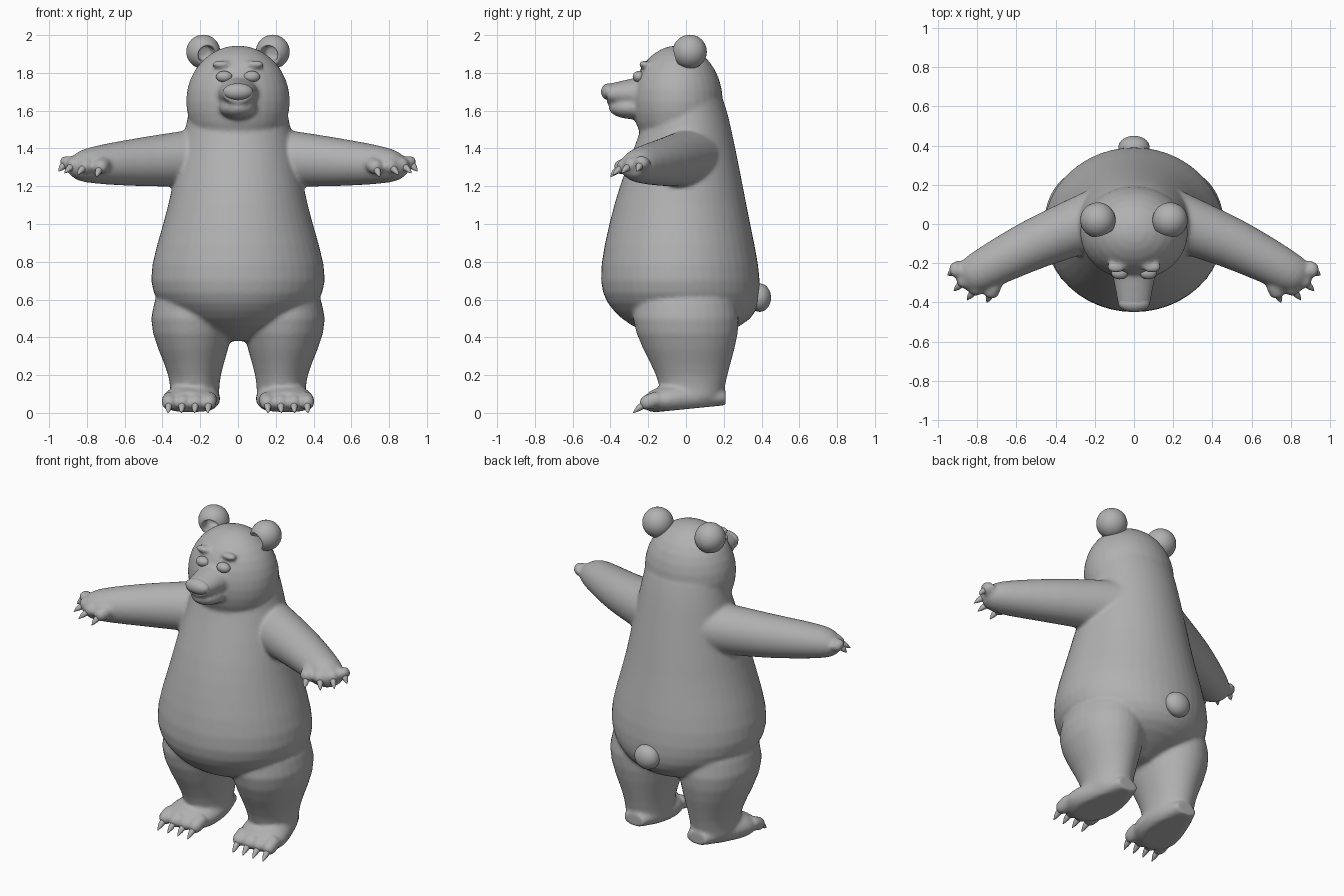
import bpy, bmesh, math
from mathutils import Vector, Matrix

cube = bpy.data.objects.get("Cube")
if cube:
    bpy.data.objects.remove(cube, do_unlink=True)

grey = bpy.data.materials.new("plain_grey")
grey.use_nodes = True
colour = (0.44, 0.44, 0.44, 1)
grey.diffuse_color = colour
grey.node_tree.nodes["Principled BSDF"].inputs["Base Color"].default_value = colour

FORWARD, UP = Vector((0, -1, 0)), Vector((0, 0, 1))
SIDES = (("left", 1), ("right", -1))


def spline(sections, steps=4):
    """Smooth interpolation through the given sections."""
    points = [Vector(section) for section in sections]
    points = [points[0], *points, points[-1]]
    path = []
    for before, start, end, after in zip(points, points[1:], points[2:], points[3:]):
        leave, arrive = (end - before) / 2, (after - start) / 2
        for step in range(steps):
            t = step / steps
            ease = t * t * (3 - 2 * t)
            path.append(start.lerp(end, ease) + leave * t * (1 - t) ** 2
                        - arrive * t * t * (1 - t))
    path.append(points[-1])
    return path


def tube(bm, axis, sections, side=1, sides=32):
    """Loft of ellipses, each given as x, y, z, half width, half height."""
    axis = Vector((axis[0] * side, axis[1], axis[2])).normalized()
    if axis == UP:
        across, along = Vector((1, 0, 0)), FORWARD
    else:
        across = axis.cross(UP).normalized()
        along = across.cross(axis)
    rings = []
    for x, y, z, width, height in spline(sections):
        centre = Vector((x * side, y, z))
        ring = []
        for k in range(sides):
            angle = math.tau * k / sides
            point = (centre + across * math.cos(angle) * width
                     + along * math.sin(angle) * height)
            ring.append(bm.verts.new(point))
        rings.append(ring)
    for lower, upper in zip(rings, rings[1:]):
        for k in range(sides):
            bm.faces.new((lower[k - 1], lower[k], upper[k], upper[k - 1]))
    bm.faces.new(rings[0])
    bm.faces.new(rings[-1])


def ball(bm, centre, radii):
    bmesh.ops.create_uvsphere(bm, u_segments=32, v_segments=16, radius=1,
                              matrix=Matrix.LocRotScale(Vector(centre), None, Vector(radii)))


def finish(bm, name):
    bmesh.ops.recalc_face_normals(bm, faces=bm.faces)
    for face in bm.faces:
        face.smooth = True
    mesh = bpy.data.meshes.new(name)
    bm.to_mesh(mesh)
    bm.free()
    mesh.materials.append(grey)
    obj = bpy.data.objects.new(name, mesh)
    bpy.context.collection.objects.link(obj)
    return obj


def single_ball(name, centre, radii):
    bm = bmesh.new()
    ball(bm, centre, radii)
    finish(bm, name)


def digit(skin, claws, base, tip, side):
    """Knuckle for the skin and a separate drooping claw."""
    reach = tip - base

    def section(t, radius):
        arch = UP * 0.05 * t * (1 - t)
        return (*(base + reach * t + arch), radius, radius)

    tube(skin, reach, [section(0, 0.04), section(0.5, 0.04), section(0.7, 0.02)], side)
    tube(claws, reach, [section(0.5, 0.02), section(0.8, 0.015), section(1, 0.002)], side)


def row(first, last, bulge=(0, 0, 0)):
    """Four points from first to last, bowed outward in the middle."""
    for k in range(4):
        t = k / 3
        yield Vector(first).lerp(Vector(last), t) + Vector(bulge) * math.sin(math.pi * t)


# Torso, head, muzzle and jaw
skin = bmesh.new()
tube(skin, UP, [(0, 0, 0.38, 0.1, 0.1), (0, 0, 0.5, 0.33, 0.34), (0, -0.03, 0.7, 0.46, 0.42),
                (0, -0.03, 1.1, 0.37, 0.35), (0, 0, 1.5, 0.28, 0.24),
                (0, 0, 1.65, 0.25, 0.2)], sides=48)
ball(skin, (0, -0.045, 1.65), (0.275, 0.24, 0.295))
tube(skin, FORWARD, [(0, -0.2, 1.69, 0.12, 0.1), (0, -0.42, 1.69, 0.08, 0.05)])
ball(skin, (0, -0.28, 1.615), (0.1, 0.13, 0.06))

ARM = [(0.1, 0.06, 1.36, 0.16, 0.16), (0.5, -0.1, 1.33, 0.13, 0.13),
       (0.8, -0.25, 1.31, 0.1, 0.09), (0.88, -0.29, 1.3, 0.06, 0.04)]
LEG = [(0.23, 0.03, 0.08, 0.13, 0.16), (0.23, 0.03, 0.2, 0.14, 0.19),
       (0.24, 0, 0.5, 0.22, 0.28), (0.2, 0, 0.8, 0.15, 0.2)]
FOOT = [(0.22, 0.21, 0.08, 0.07, 0.04), (0.23, 0.05, 0.08, 0.13, 0.08),
        (0.25, -0.1, 0.07, 0.15, 0.08), (0.26, -0.2, 0.06, 0.11, 0.05)]

# Limbs and brows, blended into the skin, and their claws
for label, side in SIDES:
    tube(skin, (0.9, -0.5, 0), ARM, side)
    tube(skin, UP, LEG, side)
    tube(skin, FORWARD, FOOT, side)
    ball(skin, (0.09 * side, -0.22, 1.845), (0.05, 0.03, 0.02))
    fingers = zip(row((0.88, -0.22, 1.33), (0.71, -0.3, 1.32)),
                  row((0.95, -0.26, 1.28), (0.75, -0.4, 1.25), (0.04, -0.04, 0)))
    toes = zip(row((0.15, -0.14, 0.08), (0.36, -0.14, 0.08)),
               row((0.16, -0.28, 0), (0.37, -0.28, 0)))
    for part, digits in (("hand", fingers), ("foot", toes)):
        claws = bmesh.new()
        for base, tip in digits:
            digit(skin, claws, base, tip, side)
        finish(claws, f"{label}_{part}_claws")

# Flat, slightly tilted soles
for vert in skin.verts:
    vert.co.z = max(vert.co.z, 0.02 + vert.co.y / 10)

# Fuse the lofts into one soft body
body = finish(skin, "body")
fuse = body.modifiers.new("fuse", "REMESH")
fuse.mode = "VOXEL"
fuse.voxel_size = 0.011
fuse.use_smooth_shade = True
soften = body.modifiers.new("soften", "SMOOTH")
soften.factor = 0.5
soften.iterations = 8

# Round ears with a rolled rim and a hollow front, and eyes
facing = Vector((-0.3, -0.9, -0.25)).normalized()
ear_centre = Vector((0.184, 0.02, 1.912))
ear_radius = 0.09
arc = [math.radians(angle) for angle in range(0, 150, 20)]
profile = [(-math.cos(a), math.sin(a)) for a in arc]
profile += [(0.6, 0.5), (0, 0.4), (-0.1, 0)]
for label, side in SIDES:
    ear = bmesh.new()
    tube(ear, facing, [(*(ear_centre + facing * depth * ear_radius),
                        width * ear_radius, width * ear_radius)
                       for depth, width in profile], side)
    bmesh.ops.remove_doubles(ear, verts=ear.verts, dist=0.0005)
    finish(ear, f"{label}_ear")
    single_ball(f"{label}_eye", (0.073 * side, -0.25, 1.78), (0.043, 0.032, 0.03))

single_ball("nose", (0, -0.405, 1.7), (0.08, 0.045, 0.045))
single_ball("tail", (0, 0.39, 0.61), (0.08, 0.06, 0.075))
